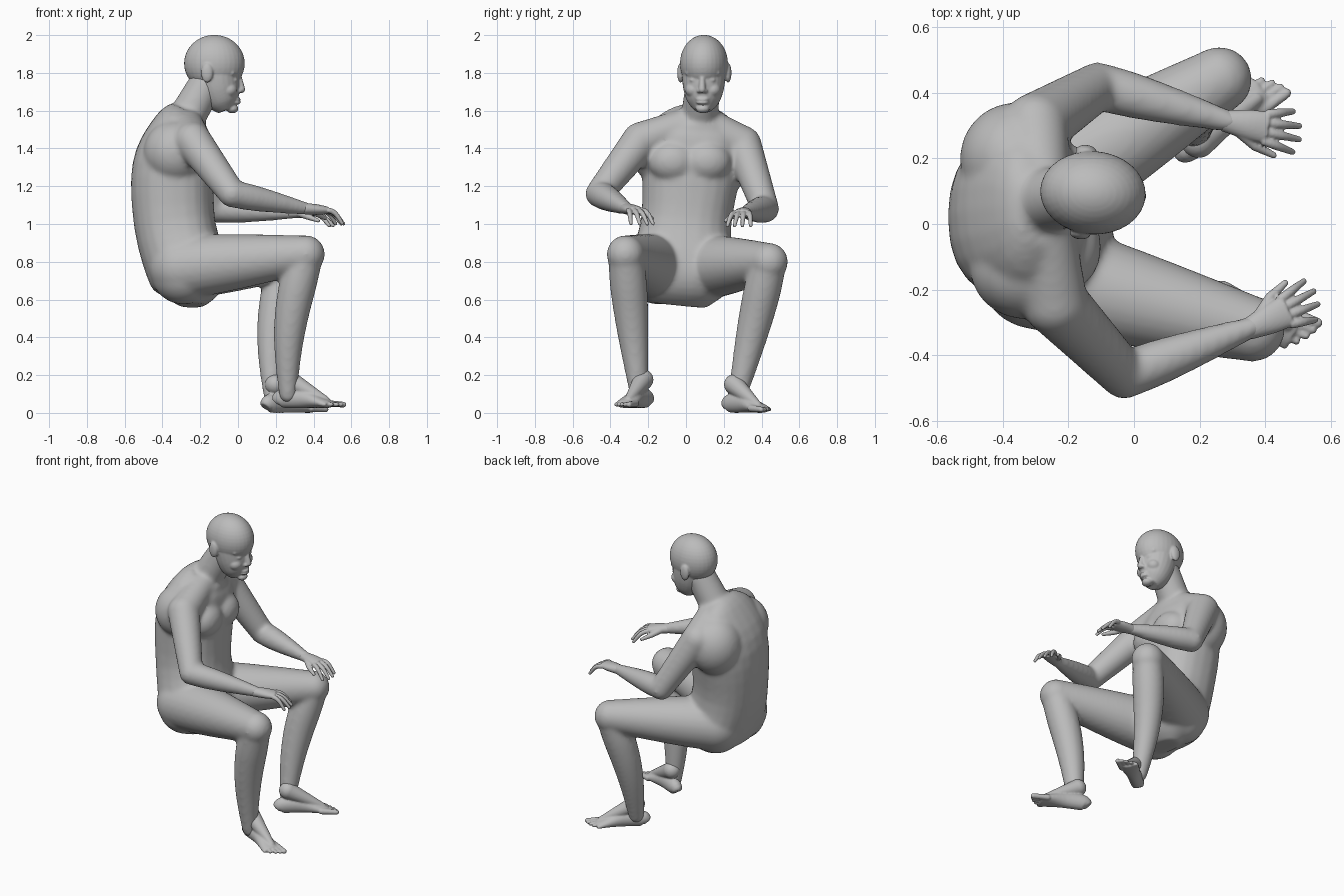
import bpy, bmesh, math
from mathutils import Vector, Matrix

if "Cube" in bpy.data.objects:
    bpy.data.objects.remove(bpy.data.objects["Cube"])

GREY = (.5, .5, .5, 1)
skin = bpy.data.materials.new("plain_grey")
skin.use_nodes = True
skin.diffuse_color = GREY
skin.node_tree.nodes["Principled BSDF"].inputs["Base Color"].default_value = GREY
IDENTITY = Matrix()


def smooth_path(rows, steps=4):
    """Catmull-Rom curve through rows of position, side radius and other radius."""
    path = []
    for i in range(len(rows) - 1):
        before, start = rows[max(i - 1, 0)], rows[i]
        end, after = rows[i + 1], rows[min(i + 2, len(rows) - 1)]
        for step in range(steps):
            t = step / steps
            path.append([b + t / 2 * (c - a + t * (2*a - 5*b + 4*c - d + t * (3*(b - c) + d - a)))
                         for a, b, c, d in zip(before, start, end, after)])
    return path + [list(rows[-1])]


def tube(bm, rows, place=IDENTITY, power=2, sides=24):
    """Closed loft of superellipse rings; rows hold x, y, z, side radius, other radius."""
    path = smooth_path(rows)
    centres = [Vector(row[:3]) for row in path]
    along = (centres[-1] - centres[0]).normalized()
    reference = Vector((1, 0, 0)) if abs(along.y) > .8 else Vector((0, 1, 0))
    rings = []
    for i, centre in enumerate(centres):
        following = centres[min(i + 1, len(centres) - 1)]
        tangent = (following - centres[max(i - 1, 0)]).normalized()
        side = (reference - tangent * reference.dot(tangent)).normalized()
        other = tangent.cross(side)
        ring = []
        for k in range(sides):
            angle = math.tau * k / sides
            c, s = math.cos(angle), math.sin(angle)
            u = math.copysign(abs(c) ** (2 / power), c) * path[i][3]
            v = math.copysign(abs(s) ** (2 / power), s) * path[i][4]
            ring.append(bm.verts.new(place @ (centre + side * u + other * v)))
        rings.append(ring)
    for lower, upper in zip(rings, rings[1:]):
        for k in range(sides):
            n = (k + 1) % sides
            bm.faces.new((lower[k], lower[n], upper[n], upper[k]))
    bm.faces.new(rings[0][::-1])
    bm.faces.new(rings[-1])


def blob(bm, centre, radii, place=IDENTITY):
    """Ellipsoid."""
    matrix = place @ Matrix.Translation(centre) @ Matrix.Diagonal((*radii, 1))
    bmesh.ops.create_uvsphere(bm, u_segments=32, v_segments=20, radius=1, matrix=matrix)


def limb(bm, start, end, thick, thin, belly=0, sway=0, place=IDENTITY):
    """Tapered limb with round joints; belly swells it and sway bows it backwards."""
    start, end = Vector(start), Vector(end)
    rows = []
    for t in (0, .2, .4, .6, .8, 1):
        swell = math.sin(math.pi * t ** .7)
        centre = start.lerp(end, t) - Vector((sway * math.sin(math.pi * t), 0, 0))
        radius = thick + (thin - thick) * t + belly * swell
        rows.append((*centre, radius, radius))
    tube(bm, rows, place)
    blob(bm, start, [thick] * 3, place)
    blob(bm, end, [thin] * 3, place)


def finish(name, bm, voxel, smoothing):
    """Fuse the overlapping forms of one part into a single skin."""
    bmesh.ops.recalc_face_normals(bm, faces=bm.faces)
    mesh = bpy.data.meshes.new(name)
    bm.to_mesh(mesh)
    bm.free()
    mesh.materials.append(skin)
    part = bpy.data.objects.new(name, mesh)
    bpy.context.scene.collection.objects.link(part)
    fuse = part.modifiers.new("fuse", 'REMESH')
    fuse.mode = 'VOXEL'
    fuse.voxel_size = voxel
    fuse.use_smooth_shade = True
    soften = part.modifiers.new("soften", 'SMOOTH')
    soften.factor = .5
    soften.iterations = smoothing


def frame(origin, yaw, pitch=0):
    """Local frame whose x axis points along the part."""
    turn = Matrix.Rotation(math.radians(yaw), 4, 'Z')
    return Matrix.Translation(origin) @ turn @ Matrix.Rotation(math.radians(pitch), 4, 'Y')


def hand(name, wrist, yaw, pitch, inner):
    """Palm, four drooping fingers and a thumb on the inner side."""
    bm, place = bmesh.new(), frame(wrist, yaw, pitch)
    palm = [(-.03, .032, .03), (.05, .046, .028), (.11, .048, .02)]
    tube(bm, [(x, 0, 0, width, height) for x, width, height in palm], place)
    for k in range(4):
        across = (1.5 - k) * .027 * inner
        reach = .11 - .01 * (k - 1.2) ** 2
        finger = []
        for t in (0, .3, .6, 1):
            radius = .0145 - .005 * t * t
            finger.append((.1 + reach * t, across * (1 + t / 2), -.065 * t * t, radius, radius))
        tube(bm, finger, place)
        blob(bm, finger[-1][:3], [radius] * 3, place)
    knuckle = Vector((.08, .06 * inner, -.02))
    limb(bm, (.02, .02 * inner, 0), knuckle, .02, .016, place=place)
    limb(bm, knuckle, (.14, .08 * inner, -.04), .016, .01, place=place)
    finish(name, bm, .0045, 2)


def foot(name, heel, yaw, inner):
    """Heel, arched instep and five toes resting on a flat sole."""
    bm, place = bmesh.new(), frame(heel, yaw)
    sole = [(0, .03, .03), (.03, .042, .05), (.15, .044, .05), (.27, .06, .027), (.31, .05, .02)]
    tube(bm, [(x, 0, height, width, height) for x, width, height in sole], place)
    limb(bm, (.065, 0, .15), (.28, .01 * inner, .04), .054, .022, place=place)
    for k in range(5):
        across = (2 - k) * .026 * inner
        radius = .013 + .006 / (k + 1) ** 2
        tip = .365 - .004 * k * k
        limb(bm, (.27, across * .9, .024), (tip, across, .018), radius, radius * .8, place=place)
    finish(name, bm, .006, 3)


# Torso: height, back, front, half width
body = bmesh.new()
torso = [(.57, -.32, -.18, .15), (.65, -.42, -.08, .24), (.75, -.48, -.06, .285), (1, -.55, -.12, .24),
         (1.3, -.56, -.13, .26), (1.5, -.46, -.14, .24), (1.58, -.37, -.15, .13)]
tube(body, [((back + front) / 2, (z - 1) * .1, z, width, (front - back) / 2)
            for z, back, front, width in torso], power=2.3)

# Shoulder blades, chest and buttocks
blob(body, (-.36, .2, 1.36), (.17, .17, .19))
blob(body, (-.33, -.13, 1.38), (.17, .16, .17))
for side in (-1, 1):
    blob(body, (-.2, .02 + side * .09, 1.33), (.1, .13, .11))
    blob(body, (-.29, side * .12 - .03, .74), (.17, .16, .165))

# Neck
neck = Vector((-.28, .07, 1.55))
limb(body, neck, (-.17, .09, 1.74), .1, .092)

# Joints of both sides, then the limbs between them
right = dict(shoulder=(-.24, -.24, 1.44), elbow=(-.03, -.46, 1.16), wrist=(.37, -.31, 1.08),
             hip=(-.3, -.15, .77), knee=(.36, -.32, .84), ankle=(.265, -.25, .1))
left = dict(shoulder=(-.3, .3, 1.42), elbow=(-.11, .42, 1.08), wrist=(.3, .31, 1.06),
            hip=(-.3, .1, .77), knee=(.26, .44, .8), ankle=(.185, .27, .08))
for joint in (right, left):
    limb(body, neck, joint["shoulder"], .085, .1)
    limb(body, joint["shoulder"], joint["elbow"], .1, .073)
    limb(body, joint["elbow"], joint["wrist"], .072, .032, belly=.008)
    limb(body, joint["hip"], joint["knee"], .17, .1, belly=.008)
    limb(body, joint["knee"], joint["ankle"], .092, .048, belly=.018, sway=.035)
finish("body", body, .012, 12)

# Head: skull and a jaw that narrows downwards
head = bmesh.new()
at = frame((-.125, .095, 1.8), -4)
blob(head, (0, 0, .05), (.161, .127, .151), at)
jaw = []
for t in (0, .2, .4, .6, .8, .95):
    taper = math.sqrt(1 - t ** 3)
    jaw.append((.01 + .06 * t * t, 0, .06 - .27 * t, .117 * taper, .12 * taper))
tube(head, jaw, at)

# Nose, lips and chin
limb(head, (.13, 0, -.01), (.145, 0, -.088), .012, .019, place=at)
for height in (-.14, -.157):
    blob(head, (.115, 0, height), (.025, .034, .011), at)
blob(head, (.095, 0, -.19), (.032, .036, .024), at)

# Brows, eyes, cheeks, nostrils and ears
for side in (-1, 1):
    limb(head, (.128, .01 * side, 0), (.1, .08 * side, 0), .013, .013, place=at)
    blob(head, (.108, .044 * side, -.038), (.02, .026, .013), at)
    blob(head, (.08, .05 * side, -.09), (.045, .045, .04), at)
    blob(head, (.135, .018 * side, -.096), (.013, .011, .011), at)
    blob(head, (-.03, .126 * side, 0), (.032, .018, .052), at)
finish("head", head, .0055, 6)

hand("right_hand", right["wrist"], yaw=25, pitch=4, inner=1)
hand("left_hand", left["wrist"], yaw=-9, pitch=1, inner=-1)
foot("right_foot", (.205, -.2, .026), yaw=-24, inner=1)
foot("left_foot", (.145, .215, 0), yaw=38, inner=-1)
